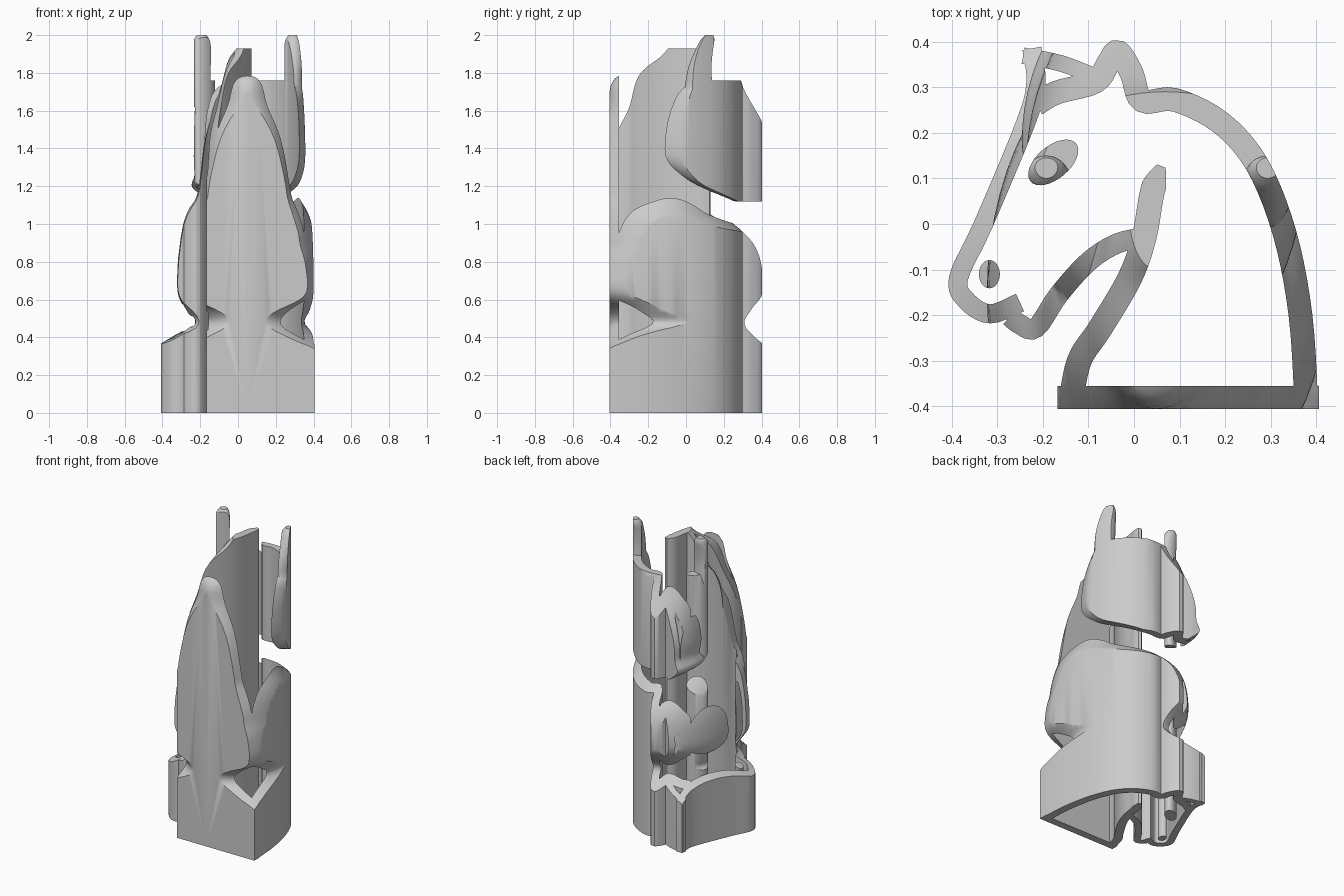
import bpy, bmesh, math
from mathutils import Vector

if "Cube" in bpy.data.objects:
    bpy.data.objects.remove(bpy.data.objects["Cube"])


def spline(pts, n):
    # smooth interpolation through points of any dimension
    P = [tuple(p) for p in pts]
    P = [P[0]] + P + [P[-1]]
    out = []
    for i in range(1, len(P) - 2):
        for k in range(n):
            t = k / n
            out.append(tuple(
                0.5 * (2 * b + (c - a) * t + (2 * a - 5 * b + 4 * c - d) * t * t
                       + (3 * b - a - 3 * c + d) * t ** 3)
                for a, b, c, d in zip(P[i - 1], P[i], P[i + 1], P[i + 2])))
    return out + [P[-2]]


def make(name, bm):
    bmesh.ops.recalc_face_normals(bm, faces=bm.faces)
    me = bpy.data.meshes.new(name)
    bm.to_mesh(me)
    bm.free()
    ob = bpy.data.objects.new(name, me)
    bpy.context.collection.objects.link(ob)
    return ob


def boolean(ob, other, op):
    bpy.context.view_layer.objects.active = ob
    m = ob.modifiers.new(op, 'BOOLEAN')
    m.operation, m.object, m.solver = op, other, 'EXACT'
    m.use_self = True
    bpy.ops.object.modifier_apply(modifier=m.name)


def remove(ob):
    bpy.data.objects.remove(ob, do_unlink=True)


def wall(name, a, b, z0=0.0, z1=2.1):
    # vertical wall between two matching edge lines
    bm = bmesh.new()
    rings = [[bm.verts.new((p[0], p[1], z)) for p, z in
              ((l, z0), (r, z0), (r, z1), (l, z1))] for l, r in zip(a, b)]
    for r, s in zip(rings, rings[1:]):
        for i in range(4):
            j = (i + 1) % 4
            bm.faces.new((r[i], r[j], s[j], s[i]))
    bm.faces.new(rings[0])
    bm.faces.new(rings[-1])
    return make(name, bm)


def stroke(name, pts, h=0.023, taper=False, n=5):
    c = [Vector(p) for p in spline(pts, n)]
    L, R = [], []
    for i, p in enumerate(c):
        t = (c[min(i + 1, len(c) - 1)] - c[max(i - 1, 0)]).normalized()
        w = h * min(1, 0.35 + i / 6) if taper else h
        o = Vector((-t.y, t.x)) * w
        L.append(p + o)
        R.append(p - o)
    return wall(name, L, R)


def column(name, cx, cy, a, b, rot):
    bm = bmesh.new()
    ring = []
    for i in range(32):
        t = 2 * math.pi * i / 32
        x, y = a * math.cos(t), b * math.sin(t)
        ring.append(bm.verts.new((cx + x * math.cos(rot) - y * math.sin(rot),
                                  cy + x * math.sin(rot) + y * math.cos(rot), 0)))
    f = bm.faces.new(ring)
    g = bmesh.ops.extrude_face_region(bm, geom=[f])
    bmesh.ops.translate(bm, vec=(0, 0, 2.1),
                        verts=[v for v in g['geom'] if isinstance(v, bmesh.types.BMVert)])
    return make(name, bm)


def loft(name, secs, n=4, seg=64):
    # sections: z, centre x, centre y, half width, front reach, back reach
    bm = bmesh.new()
    rings = []
    for z, cx, cy, w, f, b in spline(secs, n):
        rings.append([bm.verts.new((cx + w * math.cos(t), cy + (b if math.sin(t) > 0 else f) * math.sin(t), z))
                      for t in (2 * math.pi * i / seg for i in range(seg))])
    for r, s in zip(rings, rings[1:]):
        for i in range(seg):
            j = (i + 1) % seg
            bm.faces.new((r[i], r[j], s[j], s[i]))
    bm.faces.new(rings[0])
    bm.faces.new(rings[-1])
    return make(name, bm)


# bust-shaped volume that trims the walls: body, head, two ears
X, H = 0.05, 0.068
bust = loft('bust_cutter', [
    (0.0, X, -.05, .57, .52, .54), (0.15, X, -.05, .57, .52, .54),
    (0.31, X, -.05, .55, .51, .53), (0.39, X, -.05, .42, .43, .43),
    (0.47, X, -.05, .305, .375, .36), (0.55, X, -.08, .335, .38, .43),
    (0.64, X, -.15, .37, .48, .57), (0.78, X, -.15, .37, .46, .56),
    (0.88, X, -.15, .36, .41, .52), (0.95, X, -.15, .35, .40, .46),
    (1.01, X, -.15, .338, .385, .39), (1.07, X, -.15, .315, .38, .32),
    (1.14, X, -.15, .275, .40, .295), (1.22, X, -.15, .255, .41, .29),
    (1.45, X, -.15, .225, .33, .29), (1.62, X, -.15, .17, .265, .29),
    (1.77, X, -.13, .13, .247, .27), (1.87, X, -.03, .10, .14, .17),
    (1.93, X, .02, .06, .12, .12)])
head = loft('head_cutter', [
    (1.12, X, .34, .18, .08, .12), (1.19, X, .20, .29, .16, .36),
    (1.26, H, .14, .30, .27, .42), (1.36, H, .12, .305, .42, .42),
    (1.52, H, .12, .30, .42, .31), (1.64, H, .12, .295, .34, .23),
    (1.71, H, .12, .29, .25, .19), (1.76, H, .12, .27, .14, .17)])
boolean(bust, head, 'UNION')
remove(head)
for cx in (.293, -.192):
    ear = loft('ear_cutter', [
        (1.62, cx, .09, .055, .11, .06), (1.80, cx, .09, .058, .085, .045),
        (1.90, cx, .10, .055, .06, .04), (1.97, cx, .115, .043, .04, .035),
        (2.0, cx, .125, .025, .025, .02)], seg=32)
    boolean(bust, ear, 'UNION')
    remove(ear)

# outline walls of the horse head, seen from above
outline = stroke('horse_outline', [
    (-.215, .262), (-.17, .288), (-.085, .312), (-.055, .355), (-.035, .378),
    (-.005, .33), (.018, .27), (.09, .272), (.19, .222), (.27, .13),
    (.33, -.02), (.365, -.2), (.378, -.4)], .026)
parts = [
    stroke('neck_line', [(.06, .127), (.04, .07), (.022, -.03), (-.01, -.12),
                         (-.075, -.23), (-.12, -.3), (-.14, -.398)], .027, True),
    stroke('front_bar', [(-.168, -.38), (.405, -.38)], .025),
    stroke('ear_edge', [(-.243, .369), (-.16, .352), (-.09, .325)], .018),
    stroke('face_line', [(-.224, .385), (-.215, .31), (-.238, .22), (-.33, 0),
                         (-.385, -.12), (-.365, -.17), (-.315, -.197), (-.25, -.172)], .021),
    stroke('jaw_line', [(-.272, -.203), (-.25, -.22), (-.215, -.228), (-.165, -.155),
                        (-.1, -.083), (-.04, -.044), (.015, -.03)], .022),
]
for p in parts:
    boolean(outline, p, 'UNION')
    remove(p)

# eye and nostril columns
eye = column('eye_column', -.177, .135, .065, .036, math.radians(40))
nostril = column('nostril_column', -.317, -.11, .023, .031, 0)

for ob in (outline, eye, nostril):
    boolean(ob, bust, 'INTERSECT')
    bpy.ops.object.select_all(action='DESELECT')
    ob.select_set(True)
    bpy.context.view_layer.objects.active = ob
    bpy.ops.object.shade_smooth_by_angle(angle=math.radians(35))
remove(bust)
